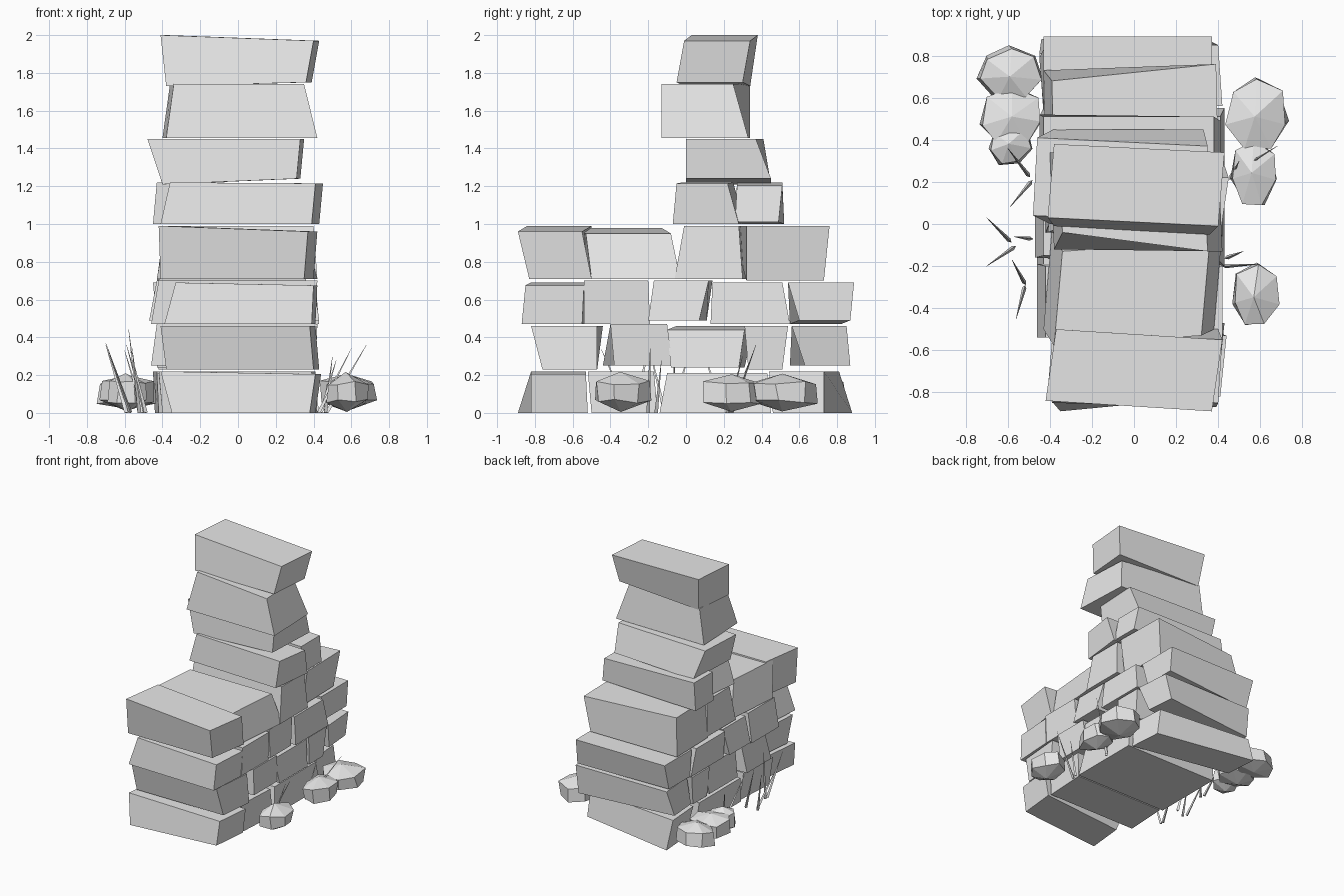
import bpy, bmesh, random
from mathutils import Vector

random.seed(4)
gray = bpy.data.materials.new("plain gray")
gray.diffuse_color = (0.8, 0.8, 0.8, 1)


def finish(bm, name):
    bmesh.ops.recalc_face_normals(bm, faces=bm.faces)
    me = bpy.data.meshes.new(name)
    bm.to_mesh(me)
    bm.free()
    me.materials.append(gray)
    ob = bpy.data.objects.new(name, me)
    bpy.context.collection.objects.link(ob)
    return ob


def stone(name, yb, yt, z, xb=(-.41, .41), xt=(-.41, .41), skew=(0, 0), shear=0, tilt=(0, 0)):
    """Skewed block: y range at bottom and top of its right end, z range, x range at
    bottom and top. skew moves the left end in y (bottom, top), shear moves the back
    in x, tilt lowers the right end in z (bottom, top)."""
    bm = bmesh.new()
    bmesh.ops.create_cube(bm, size=1)
    for v in bm.verts:
        top, back, right = v.co.z > 0, v.co.y > 0, v.co.x > 0
        y = (yt if top else yb)[back] + (0 if right else skew[top])
        x = (xt if top else xb)[right] + (shear if back else 0)
        v.co = (x, y, z[top] - (tilt[top] if right else 0))
    finish(bm, name)


# bottom course
stone("stone_1a", (-.82, -.52), (-.82, -.53), (0, .22), (-.35, .38), (-.41, .41), (-.07, 0), .03, (0, .015))
stone("stone_1b", (-.50, -.15), (-.52, -.17), (0, .22), (-.40, .40), (-.42, .39), (0, 0), .02)
stone("stone_1c", (-.14, .45), (-.10, .43), (0, .21), (-.40, .43), (-.42, .40))
stone("stone_1d", (.46, .73), (.44, .73), (0, .22), (-.42, .40), (-.43, .37), (.15, .08), -.02)
# second course
stone("stone_2a", (-.76, -.47), (-.82, -.47), (.23, .46), (-.38, .40), (-.41, .38), (0, .03), .03)
stone("stone_2b", (-.38, -.07), (-.40, -.10), (.25, .47), (-.46, .41), (-.43, .42), (-.06, 0))
stone("stone_2c", (-.08, .28), (-.10, .31), (.24, .46), (-.43, .43), (-.41, .40), (.03, .05), 0, (0, .02))
stone("stone_2d", (.33, .51), (.31, .54), (.23, .46), (-.42, .41), (-.43, .42))
stone("stone_2e", (.63, .87), (.56, .85), (.25, .46), (-.43, .38), (-.40, .42), (-.08, 0), -.02)
# third course
stone("stone_3a", (-.87, -.55), (-.85, -.54), (.47, .69), (-.39, .39), (-.33, .40), (.02, .03), .02, (0, .015))
stone("stone_3b", (-.54, -.19), (-.54, -.20), (.47, .70), (-.46, .41), (-.42, .42), (0, 0))
stone("stone_3c", (-.20, .07), (-.17, .12), (.49, .70), (-.47, .43), (-.43, .40), (.04, .02))
stone("stone_3d", (.13, .55), (.14, .51), (.47, .69), (-.43, .43), (-.45, .41))
stone("stone_3e", (.60, .87), (.54, .89), (.47, .69), (-.42, .37), (-.43, .37), (-.05, 0), 0, (-.02, 0))
# fourth course
stone("stone_4a", (-.83, -.50), (-.89, -.55), (.71, .99), (-.41, .35), (-.42, .37), (0, .05), .05, (0, .03))
stone("stone_4b", (-.50, -.03), (-.53, -.08), (.71, .98), (-.43, .38), (-.38, .32), (0, -.05), .04, (0, .03))
stone("stone_4c", (-.06, .30), (-.01, .28), (.71, .99), (-.42, .42), (-.40, .40), (.02, .02))
stone("stone_4d", (.32, .73), (.32, .76), (.70, .99), (-.42, .36), (-.38, .40), (0, -.08), -.01)
# tower above the wall
stone("stone_5a", (-.07, .28), (-.05, .22), (1.0, 1.22), (-.41, .39), (-.36, .41), (.03, .03), .04, (0, .005))
stone("stone_5b", (.26, .49), (.27, .51), (1.0, 1.22), (-.45, .41), (-.43, .38), (.03, 0), 0, (-.01, .015))
stone("stone_6", (0, .45), (0, .37), (1.21, 1.45), (-.40, .31), (-.48, .33), (0, .04), .02, (-.03, 0))
stone("stone_7", (-.13, .33), (-.13, .25), (1.455, 1.74), (-.38, .42), (-.34, .35), (.01, .09), -.02)
stone("stone_8", (-.05, .30), (-.01, .34), (1.73, 2.0), (-.38, .36), (-.41, .40), (.04, .04), .03, (-.02, .03))

# squat faceted bushes beside the wall: x, y, radius x, radius y
for i, (x, y, rx, ry) in enumerate([(.58, .52, .15, .17), (.57, .24, .11, .16), (.58, -.34, .11, .15),
                                    (-.59, .71, .15, .13), (-.58, .51, .15, .14), (-.59, .38, .10, .10)]):
    bm = bmesh.new()
    bmesh.ops.create_uvsphere(bm, u_segments=7, v_segments=3, radius=1)
    for v in bm.verts:
        v.co = (x + v.co.x * rx / .866, y + v.co.y * ry / .866, .11 + v.co.z * .1)
        v.co += Vector([random.uniform(-.012, .012) for _ in range(3)])
        v.co.z = max(v.co.z, .005)
    finish(bm, f"bush_{i + 1}")


# grass blades: thin three-sided spikes from base to tip
def blade(bm, base, tip):
    base, tip = Vector((*base, 0)), Vector(tip)
    d = tip - base
    r = bmesh.ops.create_cone(bm, cap_ends=True, segments=3, radius1=.012, radius2=.001, depth=d.length)
    rot = d.to_track_quat('Z', 'Y')
    for v in r["verts"]:
        v.co = rot @ v.co + (base + tip) / 2
        v.co.z = max(v.co.z, 0)


tufts = [
    [((-.59, -.08), (-.70, .03, .36)), ((-.57, -.11), (-.70, -.20, .37)), ((-.49, -.07), (-.57, -.06, .33))],
    [((-.52, -.28), (-.58, -.17, .45)), ((-.52, -.30), (-.56, -.45, .34))],
    [((-.49, .20), (-.59, .08, .36)), ((-.50, .23), (-.60, .36, .33))],
    [((.46, .22), (.50, .30, .30)), ((.47, .24), (.68, .37, .36))],
    [((.43, -.20), (.60, -.19, .34)), ((.44, -.16), (.52, -.13, .28))],
]
for i, tuft in enumerate(tufts):
    bm = bmesh.new()
    for base, tip in tuft:
        blade(bm, base, tip)
    finish(bm, f"grass_{i + 1}")
